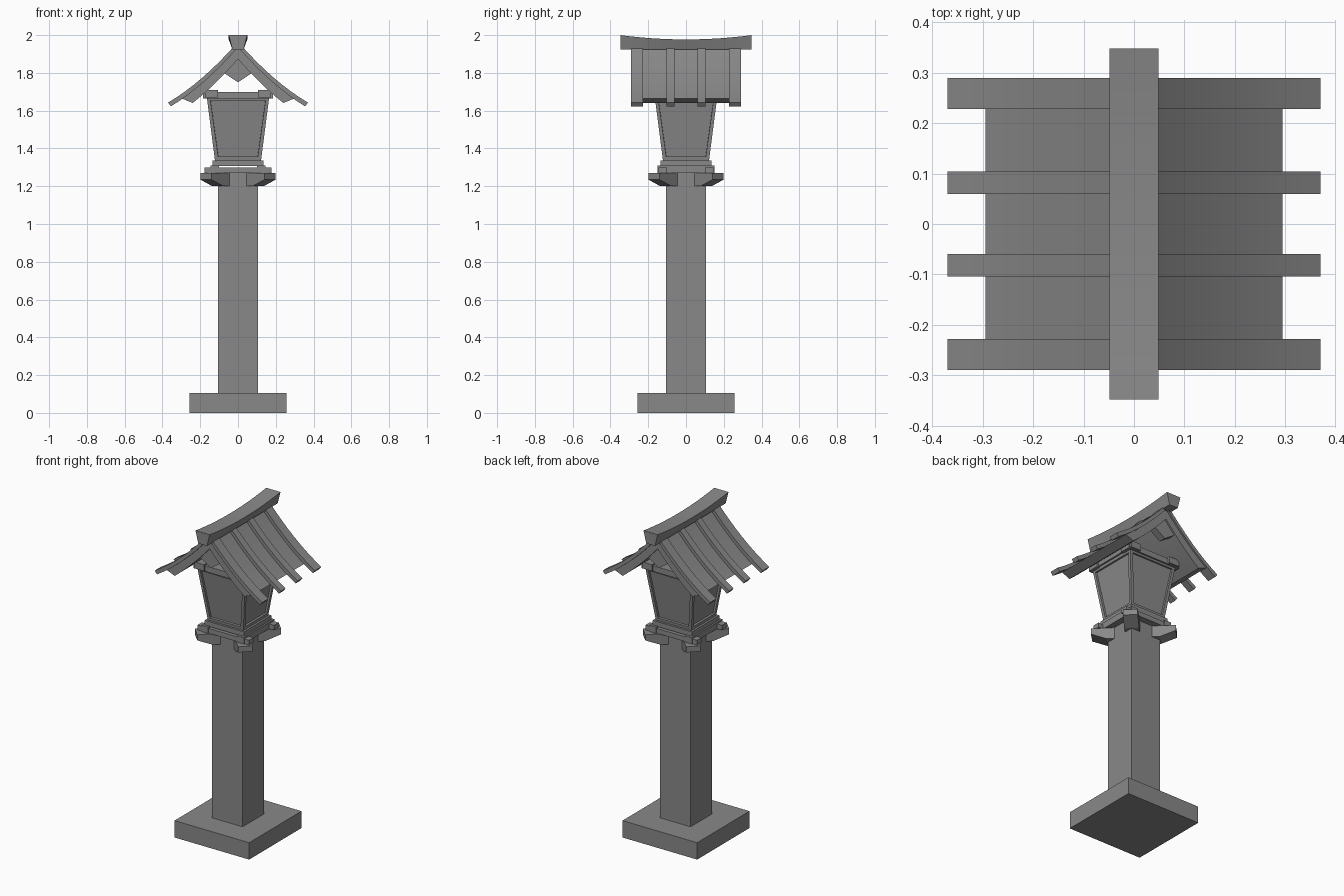
import bpy
import bmesh
import math
from mathutils import Matrix

cube = bpy.data.objects.get("Cube")
if cube:
    bpy.data.objects.remove(cube, do_unlink=True)

stone = bpy.data.materials.new("grey stone")
stone.use_nodes = True
GREY = (0.25, 0.25, 0.25, 1)
stone.diffuse_color = GREY
stone.node_tree.nodes["Principled BSDF"].inputs["Base Color"].default_value = GREY


def finish(name, bm, smooth=False):
    bmesh.ops.recalc_face_normals(bm, faces=bm.faces)
    mesh = bpy.data.meshes.new(name)
    bm.to_mesh(mesh)
    bm.free()
    mesh.materials.append(stone)
    obj = bpy.data.objects.new(name, mesh)
    bpy.context.collection.objects.link(obj)
    if smooth:
        bpy.ops.object.select_all(action="DESELECT")
        obj.select_set(True)
        bpy.context.view_layer.objects.active = obj
        bpy.ops.object.shade_smooth_by_angle(angle=math.radians(20))
    return obj


def box(name, x, y, z):
    """Box from (min, max) ranges."""
    bm = bmesh.new()
    bmesh.ops.create_cube(bm, size=1)
    for v in bm.verts:
        v.co = [r[0] if c < 0 else r[1] for r, c in zip((x, y, z), v.co)]
    return finish(name, bm)


def prism(name, profile, y0, y1, smooth=False, turn=0):
    """Extrude an x-z profile along y, then turn it about z."""
    bm = bmesh.new()
    face = bm.faces.new([bm.verts.new((x, y0, z)) for x, z in profile])
    ext = bmesh.ops.extrude_face_region(bm, geom=[face])
    for v in ext["geom"]:
        if isinstance(v, bmesh.types.BMVert):
            v.co.y = y1
    bm.transform(Matrix.Rotation(turn, 4, "Z"))
    return finish(name, bm, smooth)


# Base and post
box("base", (-0.257, 0.257), (-0.257, 0.257), (0, 0.105))
box("post", (-0.105, 0.105), (-0.105, 0.105), (0.105, 1.27))

# Tapered bracket arms on the post corners
arm = [(0.1, 1.2), (0.15, 1.2), (0.24, 1.235), (0.24, 1.27), (0.1, 1.27)]
for i in range(4):
    prism(f"bracket_arm_{i + 1}", arm, -0.042, 0.042, turn=math.radians(45 + 90 * i))

# Crossed beams under and over the lantern
for s, side in ((-1, "a"), (1, "b")):
    low = sorted((s * 0.1, s * 0.145))
    box(f"lower_cross_beam_{side}", (-0.178, 0.178), low, (1.27, 1.3))
    box(f"lower_long_beam_{side}", low, (-0.15, 0.15), (1.27, 1.31))
    high = sorted((s * 0.105, s * 0.175))
    box(f"upper_cross_beam_{side}", (-0.185, 0.185), high, (1.665, 1.7))
    box(f"upper_long_beam_{side}", high, (-0.185, 0.185), (1.67, 1.71))
box("lantern_sill", (-0.135, 0.135), (-0.135, 0.135), (1.307, 1.337))

# Flared lantern body with sunken panels
bm = bmesh.new()
bmesh.ops.create_cube(bm, size=2)
for v in bm.verts:
    w = 0.165 if v.co.z > 0 else 0.122
    v.co = (v.co.x * w, v.co.y * w, 1.67 if v.co.z > 0 else 1.337)
bm.normal_update()
sides = [f for f in bm.faces if abs(f.normal.z) < 0.5]
bmesh.ops.inset_individual(bm, faces=sides, thickness=0.026)
bmesh.ops.inset_individual(bm, faces=sides, thickness=0.001, depth=-0.012)
finish("lantern_body", bm)


# Curved gable roof
def roof_z(x):
    return 1.965 - 1.15 * x + 0.755 * x * x


def gable(reach, top_drop, bottom_drop, cut):
    """Closed chevron profile with a slanted eave cut."""
    n = 8
    top = [(reach * i / n, roof_z(reach * i / n) - top_drop) for i in range(n + 1)]
    r = reach - cut
    low = [(r * i / n, roof_z(r * i / n) - bottom_drop) for i in range(n + 1)]
    right = top + low[::-1]
    left = [(-x, z) for x, z in right[::-1] if x > 0]
    return right + left


prism("roof_slab", gable(0.295, 0.028, 0.092, 0.055), -0.28, 0.28, True)
batten = gable(0.37, 0, 0.029, 0.015)
for i, (y0, y1) in enumerate([(-0.29, -0.228), (-0.104, -0.06), (0.06, 0.104), (0.228, 0.29)]):
    prism(f"roof_batten_{i + 1}", batten, y0, y1, True)

# Diamond pendants under the gable ends
diamond = [(0, 1.88), (0.075, 1.8), (0, 1.75), (-0.075, 1.8)]
for s, end in ((-1, "front"), (1, "back")):
    prism(f"{end}_gable_pendant", diamond, s * 0.225, s * 0.27)

# Ridge cap with a sagging top
bm = bmesh.new()
rings = []
for i in range(13):
    t = i / 6 - 1
    z = 1.977 + 0.023 * t * t
    ring = [(-0.03, 1.925), (0.03, 1.925), (0.049, z), (-0.049, z)]
    rings.append([bm.verts.new((x, 0.348 * t, h)) for x, h in ring])
for a, b in zip(rings, rings[1:]):
    for k in range(4):
        bm.faces.new((a[k], a[(k + 1) % 4], b[(k + 1) % 4], b[k]))
bm.faces.new(rings[0])
bm.faces.new(rings[-1])
finish("ridge_cap", bm, True)
